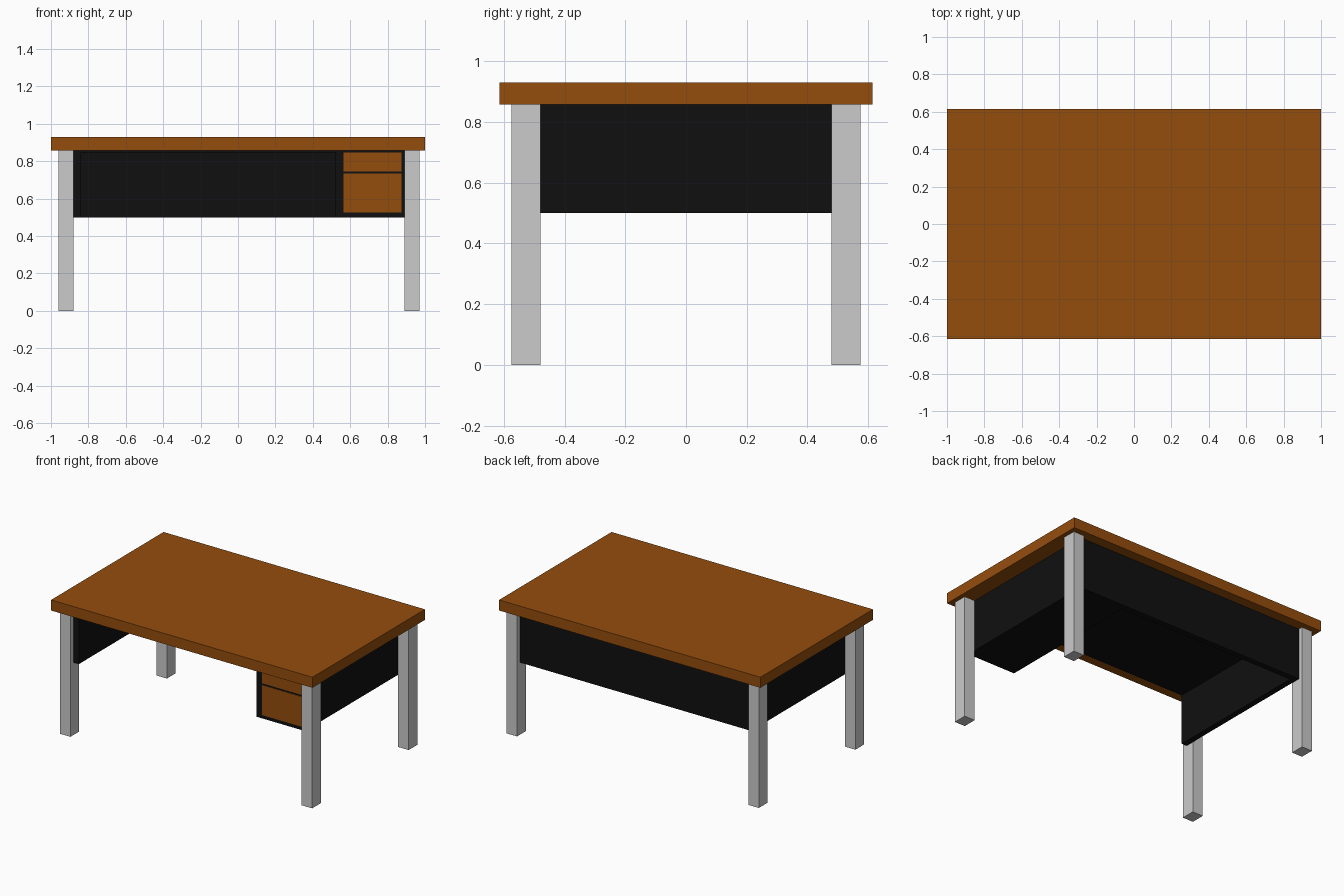
import bpy

if "Cube" in bpy.data.objects:
    bpy.data.objects.remove(bpy.data.objects["Cube"])


def material(name, rgb):
    m = bpy.data.materials.new(name)
    m.diffuse_color = (*rgb, 1)
    m.use_nodes = True
    m.node_tree.nodes["Principled BSDF"].inputs["Base Color"].default_value = m.diffuse_color
    return m


wood = material("wood", (0.30, 0.075, 0.004))
black = material("black", (0.005, 0.005, 0.005))


def box(name, x, y, z, mat=None):
    """Box from (min, max) ranges on each axis."""
    ranges = (x, y, z)
    bpy.ops.mesh.primitive_cube_add(size=1, location=[(a + b) / 2 for a, b in ranges])
    ob = bpy.context.object
    ob.name = name
    ob.scale = [b - a for a, b in ranges]
    bpy.ops.object.transform_apply(location=False, rotation=False, scale=True)
    if mat:
        ob.data.materials.append(mat)
    return ob


TOP_Z = 0.857            # underside of the desktop
L, R = -0.88, 0.89       # outer faces of the body
F, B = -0.54, 0.545      # front and back of the body
BOTTOM = 0.50
T = 0.04                 # panel thickness

# Desktop slab
box("desktop", (-1, 1), (-0.615, 0.615), (TOP_Z, 0.93), wood)

# Four square legs outside the body
for side, x in (("left", (-0.96, L)), ("right", (R, 0.97))):
    for end, y in (("front", (-0.575, -0.48)), ("back", (0.48, 0.575))):
        box(f"{end}_{side}_leg", x, y, (0, TOP_Z))

# Body panels: left side, back and thin ceiling under the desktop
box("left_panel", (L, L + T), (F, B), (BOTTOM, TOP_Z), black)
box("back_panel", (L + T, 0.52), (B - T, B), (BOTTOM, TOP_Z), black)
box("ceiling_panel", (L + T, 0.52), (F, B - T), (TOP_Z - 0.01, TOP_Z), black)

# Drawer cabinet on the right, full depth
box("drawer_cabinet", (0.52, R), (F, B), (BOTTOM, TOP_Z), black)

# Two drawer fronts
for name, z in (("lower_drawer", (0.525, 0.733)), ("upper_drawer", (0.745, 0.845))):
    box(name, (0.563, 0.875), (F - 0.004, F + 0.02), z, wood)
